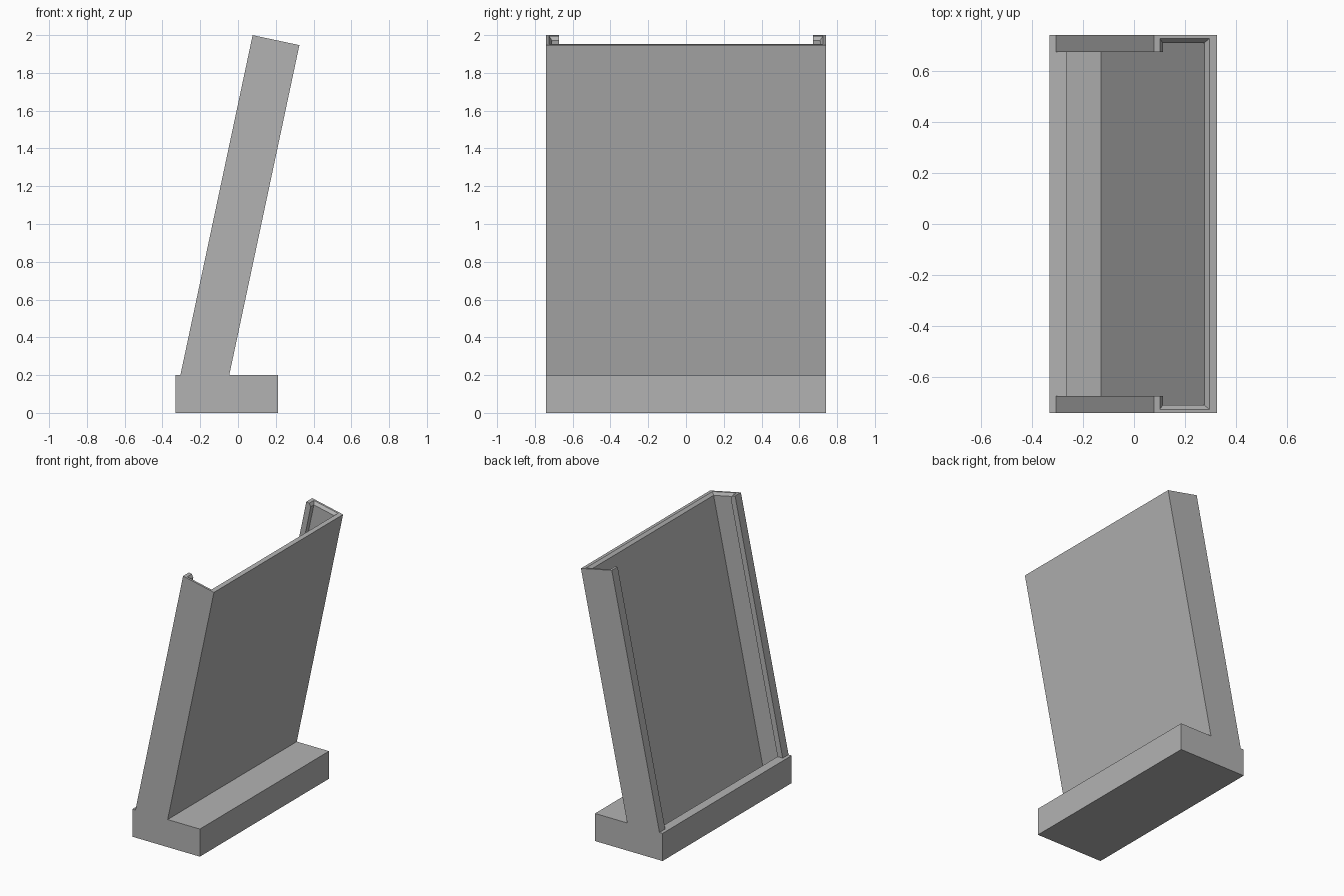
import bpy, bmesh, math
from mathutils import Vector

if "Cube" in bpy.data.objects:
    bpy.data.objects.remove(bpy.data.objects["Cube"])

TILT = math.radians(12)
CORNER = Vector((0.325, 1.947))                       # top rear corner of the leaning body
ACROSS = Vector((-math.cos(TILT), math.sin(TILT)))    # from rear wall towards the open face
DOWN = Vector((-math.sin(TILT), -math.cos(TILT)))     # along the body, downwards
DEPTH, BASE_H = 0.253, 0.20


def at(u, d):
    """Point (x, z) at depth u from the rear face and distance d below the top."""
    return CORNER + ACROSS * u + DOWN * d


def at_height(u, z):
    """Point (x, z) at depth u from the rear face and at height z."""
    p = at(u, 0)
    return p + DOWN * ((z - p.y) / DOWN.y)


def loft(name, rings):
    """Closed solid through rings of 3D points."""
    bm = bmesh.new()
    loops = [[bm.verts.new(p) for p in ring] for ring in rings]
    for a, b in zip(loops, loops[1:]):
        for i in range(len(a)):
            j = (i + 1) % len(a)
            bm.faces.new((a[i], a[j], b[j], b[i]))
    bm.faces.new(loops[0])
    bm.faces.new(loops[-1])
    bmesh.ops.recalc_face_normals(bm, faces=bm.faces)
    mesh = bpy.data.meshes.new(name)
    bm.to_mesh(mesh)
    bm.free()
    obj = bpy.data.objects.new(name, mesh)
    bpy.context.collection.objects.link(obj)
    return obj


def prism(name, profile, half):
    return loft(name, [[(x, y, z) for x, z in profile] for y in (-half, half)])


def pocket_ring(u0, u1, half, d):
    a, b = at(u0, d), at(u1, d)
    return [(a.x, -half, a.y), (b.x, -half, b.y), (b.x, half, b.y), (a.x, half, a.y)]


# Foot and leaning body in one side profile
stand = prism("holder_stand", [
    (-0.33, 0), (0.212, 0), (0.212, BASE_H), at_height(0, BASE_H),
    at(0, 0), at(DEPTH, 0), at_height(DEPTH, BASE_H), (-0.33, BASE_H)], 0.74)
grey = bpy.data.materials.new("light_grey")
grey.diffuse_color = (0.45, 0.45, 0.45, 1)
grey.use_nodes = True
grey.node_tree.nodes["Principled BSDF"].inputs["Base Color"].default_value = grey.diffuse_color
stand.data.materials.append(grey)

# Deep pocket with a flared mouth
W, L, C, H = 0.047, 0.040, 0.016, 0.709     # rear wall, lip, flare, half width
pocket = loft("pocket_cutter", [
    pocket_ring(W, DEPTH - L, H, 1.967),
    pocket_ring(W, DEPTH - L, H, 0.02),
    pocket_ring(W - C, DEPTH - L + C, H + C, 0),
    pocket_ring(W - C, DEPTH - L + C, H + C, -0.05)])

# Opening between the two side lips
opening = prism("opening_cutter", [
    at_height(0.12, BASE_H), at(0.12, -0.1), at(0.4, -0.1), at_height(0.4, BASE_H)], 0.673)

# Cut both, then remove the cutters
bpy.context.view_layer.objects.active = stand
for cutter in (pocket, opening):
    cutter.hide_render = True
    mod = stand.modifiers.new("cut", 'BOOLEAN')
    mod.operation, mod.solver, mod.object = 'DIFFERENCE', 'EXACT', cutter
    bpy.ops.object.modifier_apply(modifier=mod.name)
    bpy.data.objects.remove(cutter)
